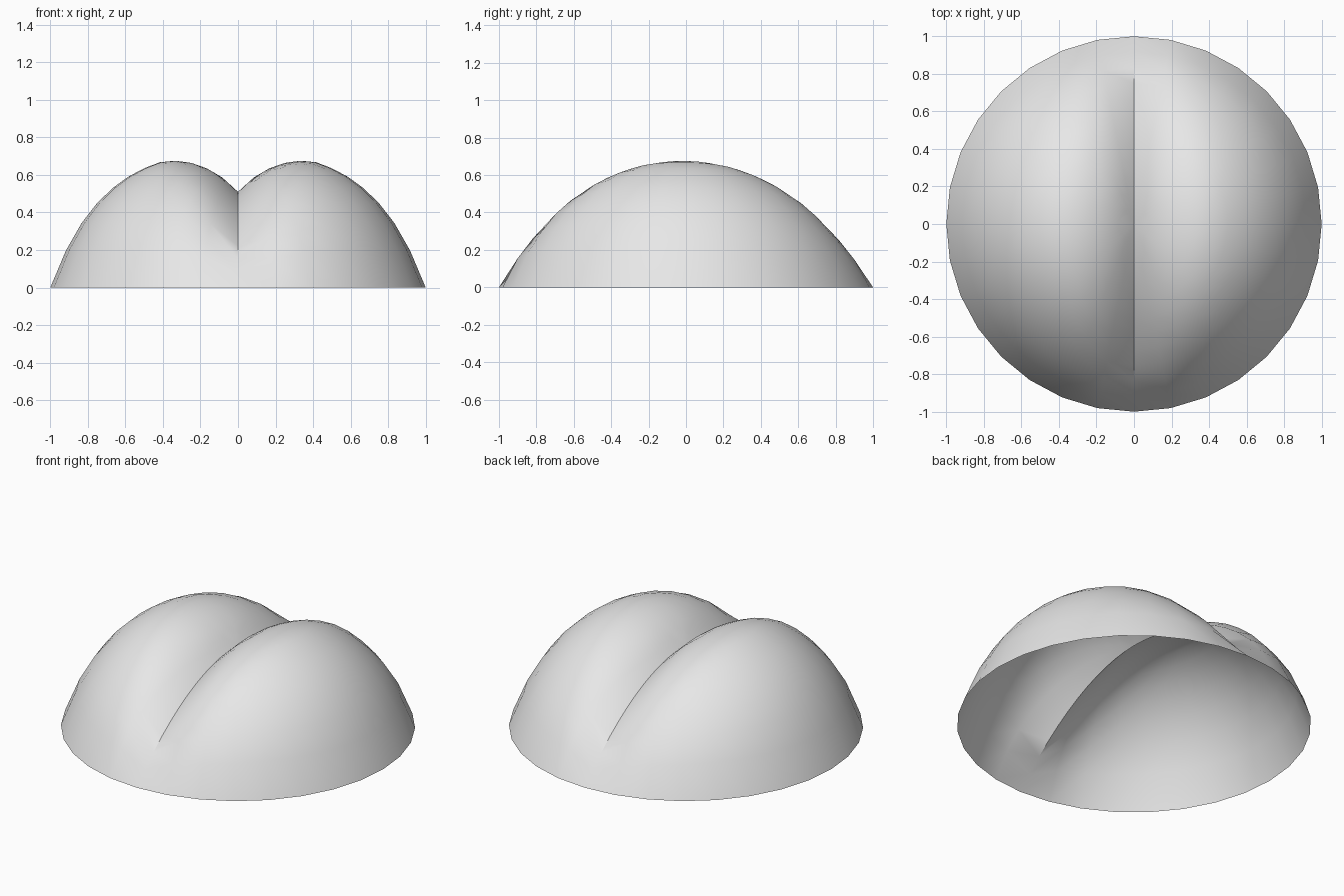
import bpy, bmesh, math

cube = bpy.data.objects.get("Cube")
if cube:
    bpy.data.objects.remove(cube, do_unlink=True)

SEGMENTS, RINGS = 32, 12
# Cross profile of one lobe, from the central crease (first) to the rim (last)
LOBE = [0.51, 0.606, 0.677, 0.74, 0.80, 0.847, 0.906, 0.98, 1.08, 1.21, 1.37]


def lobe_factor(t):
    s = min(max(t, 0.0), 1.0) * (len(LOBE) - 1)
    i = min(int(s), len(LOBE) - 2)
    return LOBE[i] + (LOBE[i + 1] - LOBE[i]) * (s - i)


def height(x, y):
    """Domed height with two side-by-side lobes meeting in a crease at x = 0."""
    fall = 1 - x * x - y * y
    if fall < 1e-6:
        return 0.0
    t = abs(x) / math.sqrt(1 - y * y)
    swell = (0.16 * y * y - 0.02 * y) / 0.675 * min(1, t / 0.25)
    return fall * lobe_factor(t) * (1 + swell)


# Open shell on a round grid
bm = bmesh.new()
centre = bm.verts.new((0, 0, height(0, 0)))
rings = []
for i in range(1, RINGS + 1):
    r = i / RINGS
    ring = []
    for j in range(SEGMENTS):
        a = 2 * math.pi * j / SEGMENTS
        x, y = round(r * math.cos(a), 6), round(r * math.sin(a), 6)
        ring.append(bm.verts.new((x, y, height(x, y))))
    rings.append(ring)
for j in range(SEGMENTS):
    n = (j + 1) % SEGMENTS
    bm.faces.new((centre, rings[0][j], rings[0][n]))
    for inner, outer in zip(rings, rings[1:]):
        bm.faces.new((inner[j], outer[j], outer[n], inner[n]))

mesh = bpy.data.meshes.new("lobed_dome")
bm.to_mesh(mesh)
bm.free()
dome = bpy.data.objects.new("lobed_dome", mesh)
bpy.context.collection.objects.link(dome)

# Light grey material
grey = bpy.data.materials.new("light_grey")
grey.use_nodes = True
colour = (0.8, 0.8, 0.8, 1)
grey.diffuse_color = colour
grey.node_tree.nodes["Principled BSDF"].inputs["Base Color"].default_value = colour
mesh.materials.append(grey)

# Smooth lobes, sharp crease
bpy.ops.object.select_all(action='DESELECT')
dome.select_set(True)
bpy.context.view_layer.objects.active = dome
bpy.ops.object.shade_smooth_by_angle(angle=math.radians(40))
